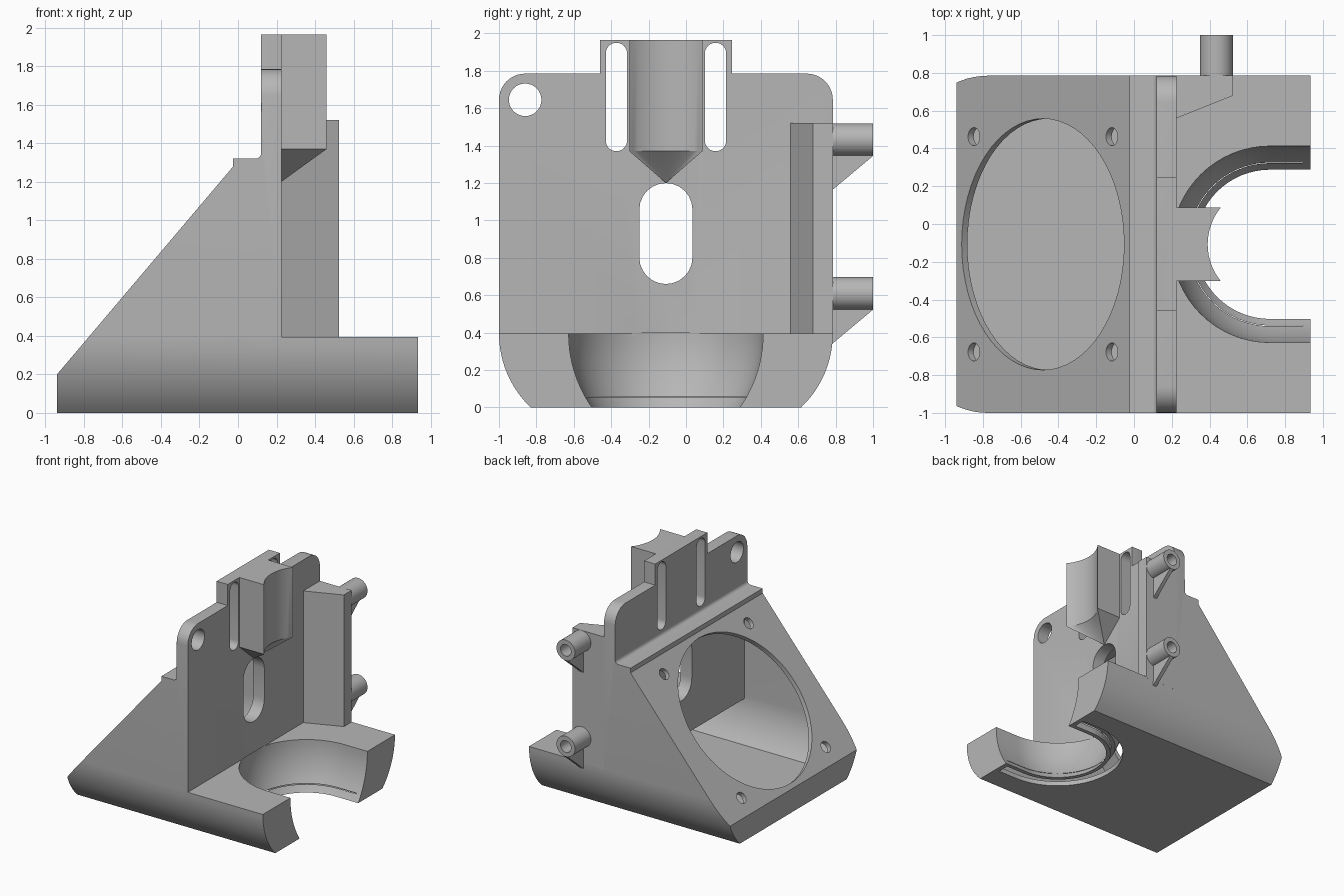
import bpy, bmesh
from math import sin, cos, asin, pi, sqrt
from mathutils import Vector

if "Cube" in bpy.data.objects:
    bpy.data.objects.remove(bpy.data.objects["Cube"])

grey = bpy.data.materials.new("plain grey")
grey.use_nodes = True
grey.diffuse_color = (0.47, 0.47, 0.47, 1)
grey.node_tree.nodes["Principled BSDF"].inputs["Base Color"].default_value = (0.47, 0.47, 0.47, 1)

MID = -0.1075      # centre line of the body in y
TOP = 0.395        # top of the base
UX = 0.72          # centre of the round notch in x


def arc(cx, cy, r, a0, a1, n=10):
    return [(cx + r * cos(a0 + (a1 - a0) * i / n), cy + r * sin(a0 + (a1 - a0) * i / n))
            for i in range(n + 1)]


def circle(cx, cy, r, n=32):
    return arc(cx, cy, r, 0, 2 * pi, n)[:-1]


def loft(name, rings):
    """Solid skinned through rings of 3D points with equal counts."""
    bm = bmesh.new()
    loops = [[bm.verts.new(p) for p in ring] for ring in rings]
    n = len(loops[0])
    for a, b in zip(loops, loops[1:]):
        for i in range(n):
            j = (i + 1) % n
            bm.faces.new((a[i], a[j], b[j], b[i]))
    bm.faces.new(loops[0][::-1])
    bm.faces.new(loops[-1])
    bmesh.ops.remove_doubles(bm, verts=bm.verts, dist=1e-5)
    bmesh.ops.recalc_face_normals(bm, faces=bm.faces)
    mesh = bpy.data.meshes.new(name)
    bm.to_mesh(mesh)
    bm.free()
    mesh.materials.append(grey)
    obj = bpy.data.objects.new(name, mesh)
    bpy.context.collection.objects.link(obj)
    return obj


def prism(name, pts, axis, a, b):
    place = {"x": lambda u, v, t: (t, u, v),
             "y": lambda u, v, t: (u, t, v),
             "z": lambda u, v, t: (u, v, t)}[axis]
    return loft(name, [[place(u, v, t) for u, v in pts] for t in (a, b)])


def combine(obj, tool, operation="DIFFERENCE"):
    mod = obj.modifiers.new("cut", "BOOLEAN")
    mod.operation, mod.solver, mod.object = operation, "EXACT", tool
    bpy.context.view_layer.objects.active = obj
    bpy.ops.object.modifier_apply(modifier=mod.name)
    bpy.data.objects.remove(tool)


def section(inset, top):
    """Cross-section in y, z with curved lower flanks."""
    r = 0.544 - inset
    a = asin((TOP - inset) / r)
    return arc(0.241, TOP, r, -a, 0) + top + arc(-0.456, TOP, r, pi, pi + a)


def notch(name, offset):
    """U-shaped bowl that narrows towards the bottom."""
    rings = []
    for i in range(11):
        z = -0.02 + (TOP + 0.022) * i / 10
        r = 0.52 + offset - (0.69 - sqrt(0.69 ** 2 - (TOP - z) ** 2))
        ring = arc(UX, MID, r, pi / 2, 3 * pi / 2, 32)
        ring = [(1.2, MID + r)] + ring + [(1.2, MID - r)]
        rings.append([(x, y, z) for x, y in ring])
    return loft(name, rings)


def slot(y, z0, z1, r):
    return arc(y, z1 - r, r, 0, pi, 12) + arc(y, z0 + r, r, pi, 2 * pi, 12)


# Duct body: side silhouette crossed with the end silhouette
body = prism("duct_body", [(-0.94, -0.1), (0.935, -0.1), (0.935, TOP), (0.225, TOP),
                           (0.225, 2.1), (0.12, 2.1)]
             + arc(0.09, 1.35, 0.03, 0, -pi / 2, 6)
             + [(-0.025, 1.32), (-0.025, 1.28), (-0.94, 0.2)], "y", -1.2, 1.2)
tab = [(0.245, 1.785), (0.245, 1.965), (-0.46, 1.965), (-0.46, 1.785)]
outline = section(0, arc(0.645, 1.645, 0.14, 0, pi / 2) + tab + arc(-0.86, 1.645, 0.14, pi / 2, pi))
combine(body, prism("end_outline", outline, "x", -1.2, 1.2), "INTERSECT")
combine(body, notch("notch", 0))

# Hollow air chamber, kept clear of the notch wall
chamber = prism("chamber", [(-0.9, -0.1), (0.895, -0.1), (0.895, 0.355), (0.12, 0.355),
                            (0.12, 1.24), (-0.007, 1.24), (-0.9, 0.186)], "y", -1.2, 1.2)
inner = section(0.04, [(0.745, 1.5), (-0.96, 1.5)])
combine(chamber, prism("chamber_outline", inner, "x", -1.2, 1.2), "INTERSECT")
combine(chamber, notch("notch_wall", 0.035))
combine(body, chamber)

# Air outlet slit around the notch underside
slit = ([(0.895, MID + 0.53)] + arc(UX, MID, 0.53, pi / 2, 3 * pi / 2, 32)
        + [(0.895, MID - 0.53), (0.895, MID - 0.43)]
        + arc(UX, MID, 0.43, 3 * pi / 2, pi / 2, 32) + [(0.895, MID + 0.43)])
combine(body, prism("outlet", slit, "z", -0.1, 0.06))

# Fan opening and screw holes, square to the slope
along = Vector((0.915, 0, 1.08)).normalized()
across = Vector((0, 1, 0))
normal = along.cross(across)
centre = Vector((-0.4825, MID, 0.74))


def slope_hole(u, v, r, n):
    rings = [[centre + along * p + across * q + normal * d for p, q in circle(u, v, r, n)]
             for d in (-0.09, 0.09)]
    combine(body, loft("slope_hole", rings))


slope_hole(0, 0, 0.665, 64)
for u in (-0.565, 0.565):
    for v in (-0.57, 0.57):
        slope_hole(u, v, 0.048, 20)

# Openings through the upright plate
for shape in (slot(-0.372, 1.37, 1.95, 0.057), slot(0.158, 1.37, 1.95, 0.057),
              slot(MID, 0.66, 1.2, 0.142), circle(-0.86, 1.645, 0.087)):
    combine(body, prism("plate_hole", shape, "x", 0.05, 0.3))

# Round the rear rim of the plate shoulders
bm = bmesh.new()
bm.from_mesh(body.data)
rim = []
for e in bm.edges:
    m = (e.verts[0].co + e.verts[1].co) / 2
    shoulder = m.y < -0.46 or m.y > 0.245
    outer = m.y < -0.99 or m.y > 0.775 or m.z > 1.6
    hole = (Vector((m.y, m.z)) - Vector((-0.86, 1.645))).length < 0.1
    if (all(abs(v.co.x - 0.12) < 0.001 and v.co.z > 1.34 for v in e.verts) and shoulder
            and outer and not hole and len(e.link_faces) == 2 and e.calc_face_angle() > 0.5):
        rim.append(e)
bmesh.ops.bevel(bm, geom=rim, offset=0.025, segments=4, profile=0.5, affect="EDGES", clamp_overlap=True)
bm.to_mesh(body.data)
bm.free()

# Saddle block with a hollow front and a pointed underside
saddle = [(0.215, MID + 0.195), (0.215, MID - 0.195)] + \
    arc(0.697, MID, 0.307, pi + 0.688, pi - 0.688, 16)
loft("saddle_block", [[(0.225, MID, 1.2)] * len(saddle),
                      [(x, y, 1.37) for x, y in saddle],
                      [(x, y, 1.965) for x, y in saddle]])

# Side post with angled face
prism("side_post", [(0.215, 0.556), (0.525, 0.68), (0.525, 0.785), (0.215, 0.785)], "z", TOP - 0.01, 1.52)

# Hollow mounting pegs with support ribs
for label, z in (("upper", 1.432), ("lower", 0.61)):
    peg = prism(label + "_peg", circle(0.437, z, 0.0875), "y", 0.775, 1.0)
    combine(peg, prism("bore", circle(0.437, z, 0.05, 24), "y", 0.79, 1.1))
    prism(label + "_peg_rib", [(0.775, z - 0.27), (0.785, z - 0.267), (1.0, z - 0.087),
                               (1.0, z - 0.075), (0.775, z - 0.075)], "x", 0.42, 0.454)

# Smooth the curved surfaces, keep edges crisp
bpy.ops.object.select_all(action="DESELECT")
for obj in bpy.context.scene.objects:
    if obj.type == "MESH":
        obj.select_set(True)
        bpy.context.view_layer.objects.active = obj
bpy.ops.object.shade_smooth_by_angle(angle=0.5)
